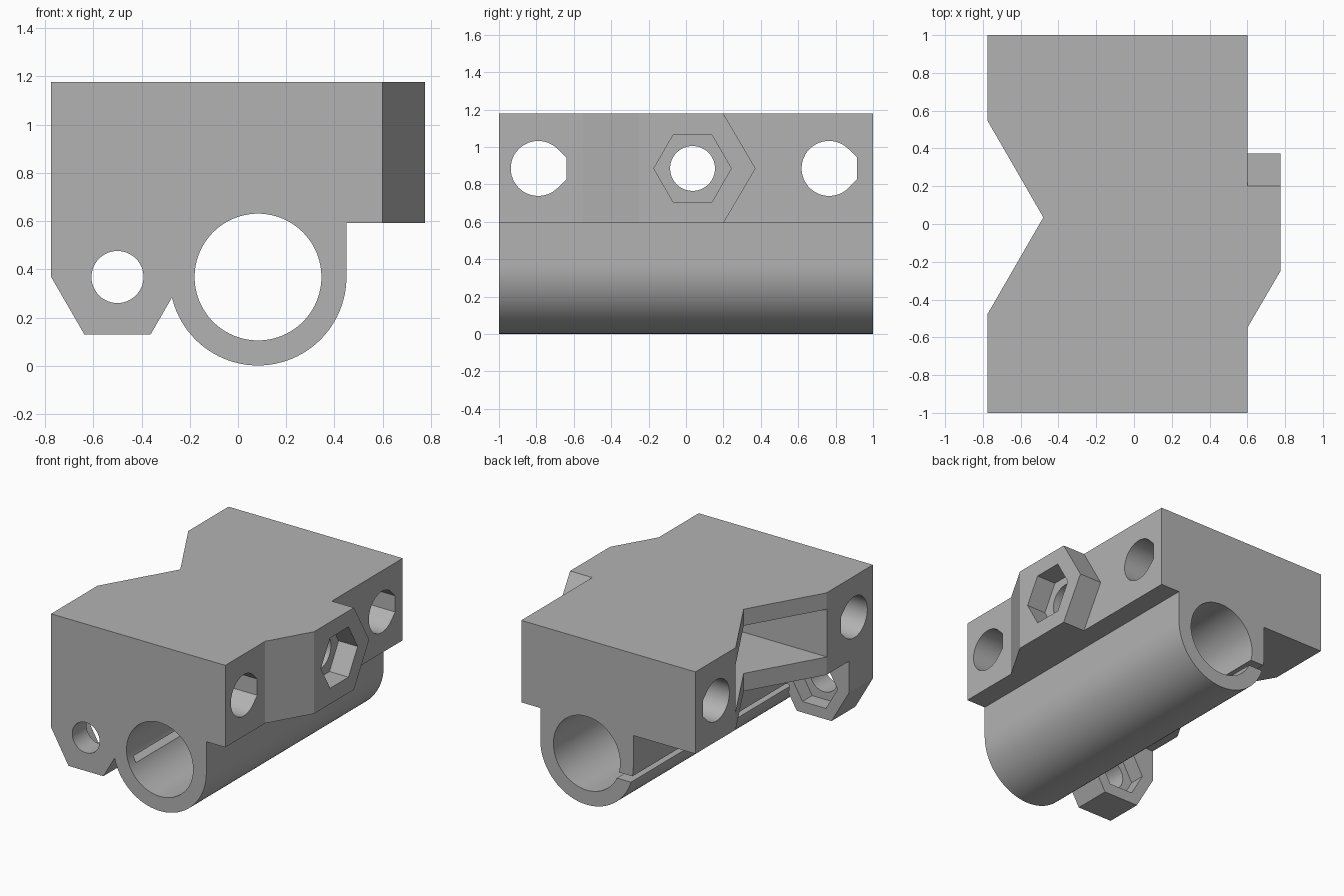
import bpy, bmesh
from math import cos, sin, pi, radians

cube = bpy.data.objects.get("Cube")
if cube:
    bpy.data.objects.remove(cube, do_unlink=True)

GREY = (0.45, 0.45, 0.45, 1)
mat = bpy.data.materials.new("grey_plastic")
mat.use_nodes = True
mat.diffuse_color = GREY
mat.node_tree.nodes["Principled BSDF"].inputs["Base Color"].default_value = GREY


def arc(u, v, r, n, start=0, end=360):
    """Points of an arc; a full turn leaves out the repeated last point."""
    steps = n if end - start == 360 else n - 1
    angles = [radians(start + (end - start) * i / steps) for i in range(n)]
    return [(u + r * cos(a), v + r * sin(a)) for a in angles]


def prism(name, outline, axis, a, b):
    """Extrude a 2D outline along an axis from a to b."""
    place = {"x": lambda u, v, w: (w, u, v),
             "y": lambda u, v, w: (u, w, v),
             "z": lambda u, v, w: (u, v, w)}[axis]
    bm = bmesh.new()
    low = [bm.verts.new(place(u, v, a)) for u, v in outline]
    high = [bm.verts.new(place(u, v, b)) for u, v in outline]
    bm.faces.new(low)
    bm.faces.new(high)
    for i in range(len(low)):
        j = (i + 1) % len(low)
        bm.faces.new((low[i], low[j], high[j], high[i]))
    bmesh.ops.recalc_face_normals(bm, faces=bm.faces)
    mesh = bpy.data.meshes.new(name)
    bm.to_mesh(mesh)
    bm.free()
    mesh.materials.append(mat)
    ob = bpy.data.objects.new(name, mesh)
    bpy.context.collection.objects.link(ob)
    return ob


def combine(target, tool, operation):
    """Apply a boolean and discard the tool."""
    mod = target.modifiers.new(operation.lower(), "BOOLEAN")
    mod.object, mod.operation, mod.solver = tool, operation, "EXACT"
    bpy.context.view_layer.update()
    graph = bpy.context.evaluated_depsgraph_get()
    mesh = bpy.data.meshes.new_from_object(target.evaluated_get(graph))
    target.modifiers.clear()
    target.data = mesh
    bpy.data.objects.remove(tool, do_unlink=True)


LEFT, RIGHT, TOP, UNDER = -0.775, 0.6, 1.178, 0.593
BORE_X, BORE_Z, MID_Y, MID_Z = 0.083, 0.368, 0.035, 0.885

# Block with the round bearing housing below it
profile = [(RIGHT, UNDER), (RIGHT, TOP), (LEFT, TOP), (LEFT, UNDER)]
profile += [(BORE_X - 0.367, UNDER)]
profile += arc(BORE_X, BORE_Z, 0.367, 49, 180, 360)
profile += [(BORE_X + 0.367, UNDER)]
body = prism("carriage_body", profile, "y", -1, 1)

# Hexagonal screw lug at the front
lug = arc(-0.5, BORE_Z, 0.275, 6)
lug = [(-0.225, 0.7), (LEFT, 0.7)] + lug[3:] + lug[:1]
combine(body, prism("front_lug", lug, "y", -1, -0.73), "UNION")

# Nut boss on the side, with a sloped front face
boss_outline = [(-0.55, UNDER), (0.2, UNDER), (0.372, MID_Z), (0.2, TOP), (-0.55, TOP)]
boss = prism("nut_boss", boss_outline, "x", RIGHT, 0.775)
for v in boss.data.vertices:
    if v.co.x > 0.7 and v.co.y < -0.5:
        v.co.y = -0.25
combine(body, boss, "UNION")

# V notch and belt pocket on the opposite side
notch = [(-0.48, MID_Y), (-0.88, 0.728), (-0.88, -0.658)]
pocket = [(-0.9, -0.48), (0.3, -0.48), (0.3, 0.55), (-0.9, 0.55)]
cuts = [prism("notch", notch, "z", 0.5, 1.3),
        prism("belt_pocket", pocket, "z", 0.72, 1.06)]

# Bearing bore and its clamping slit
cuts.append(prism("bearing_bore", arc(BORE_X, BORE_Z, 0.263, 96), "y", -1.1, 1.1))
slit = [(-0.3, 0.255), (-0.1, 0.255), (-0.1, 0.3), (-0.3, 0.3)]
cuts.append(prism("slit", slit, "y", -0.93, 1.1))

# Rod holes with a flattened teardrop end
for y in (-0.79, 0.765):
    drop = arc(y, MID_Z, 0.147, 37, 45, 315)
    drop += [(y + 0.15, MID_Z - 0.058), (y + 0.15, MID_Z + 0.058)]
    cuts.append(prism("rod_hole", drop, "x", -1, 1))

# Screw holes and nut traps
cuts += [prism("belt_screw", arc(MID_Y, MID_Z, 0.12, 48), "x", 0.2, 1),
         prism("belt_nut", arc(MID_Y, MID_Z, 0.207, 6), "x", 0.625, 1),
         prism("lug_screw", arc(-0.5, BORE_Z, 0.108, 48), "y", -1.1, -0.6),
         prism("lug_nut", arc(-0.5, BORE_Z, 0.185, 6), "y", -0.84, -0.6)]
for cut in cuts:
    combine(body, cut, "DIFFERENCE")

# Smooth curved walls, keep edges sharp
bpy.ops.object.select_all(action="DESELECT")
body.select_set(True)
bpy.context.view_layer.objects.active = body
bpy.ops.object.shade_smooth_by_angle(angle=radians(25))
